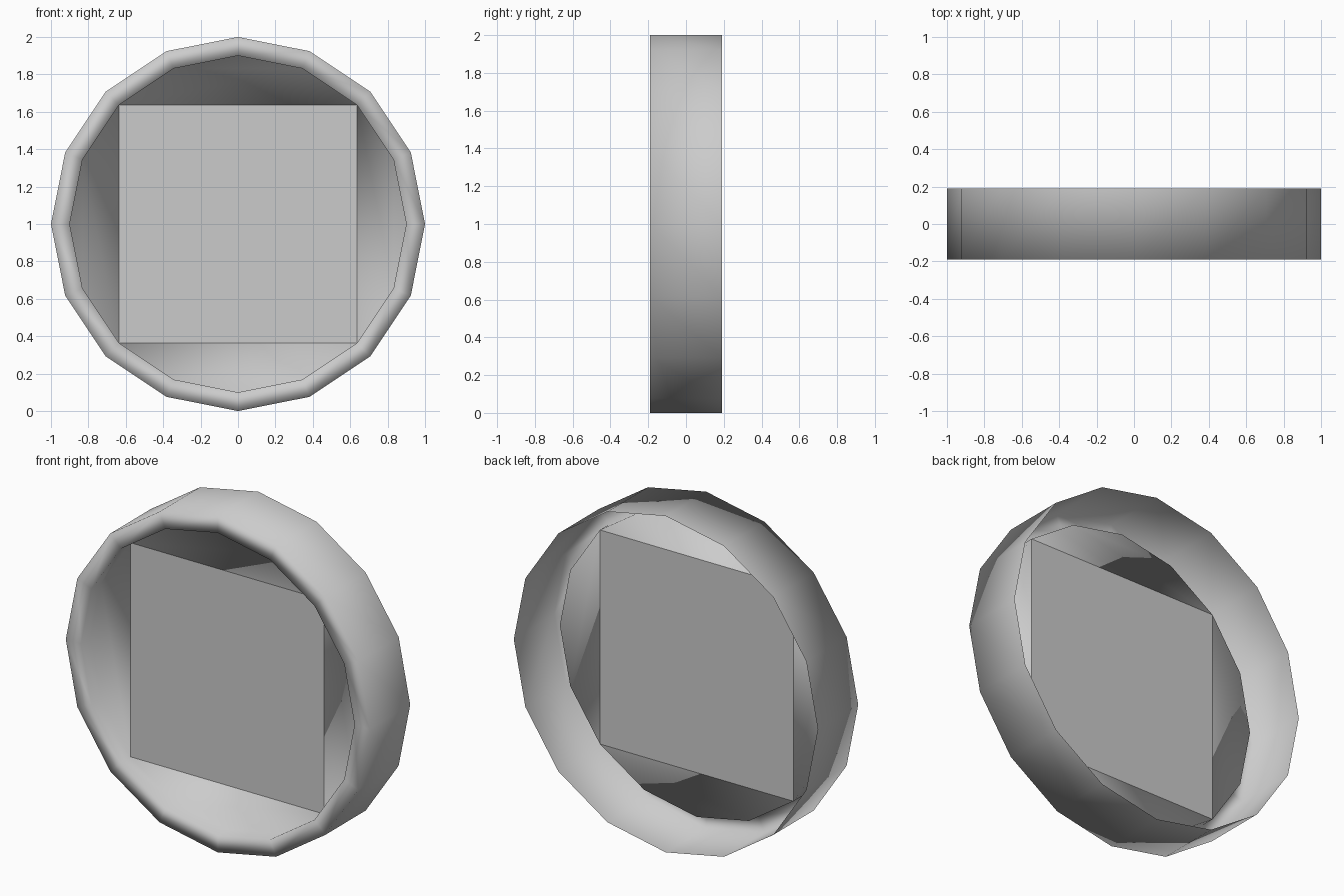
import bpy, bmesh, math

if "Cube" in bpy.data.objects:
    bpy.data.objects.remove(bpy.data.objects["Cube"])

SIDES = 16
# profile (radius, y): open back edge, outer front edge, lip, recessed floor edge
PROFILE = [(1.0, 0.19), (1.0, -0.19), (0.9, -0.19), (0.9, -0.1)]

bm = bmesh.new()


def ring(radius, y):
    return [bm.verts.new((radius * math.cos(2 * math.pi * i / SIDES), y,
                          1 + radius * math.sin(2 * math.pi * i / SIDES)))
            for i in range(SIDES)]


# thin-walled rim, open at the back
rings = [ring(r, y) for r, y in PROFILE]
for a, b in zip(rings, rings[1:]):
    for i in range(SIDES):
        j = (i + 1) % SIDES
        bm.faces.new((a[i], a[j], b[j], b[i]))

# recessed floor: central square plus four edge segments
floor = rings[-1]
square = bm.faces.new([floor[i] for i in (2, 6, 10, 14)])
for s in (2, 6, 10, 14):
    bm.faces.new([floor[(s + k) % SIDES] for k in range(5)])

bmesh.ops.recalc_face_normals(bm, faces=bm.faces[:])
bm.normal_update()
if square.normal.y > 0:
    bmesh.ops.reverse_faces(bm, faces=bm.faces[:])
for f in bm.faces:
    f.smooth = True
for e in square.edges:
    e.smooth = False

mesh = bpy.data.meshes.new("round_cap")
bm.to_mesh(mesh)
bm.free()
obj = bpy.data.objects.new("round_cap", mesh)
bpy.context.collection.objects.link(obj)
